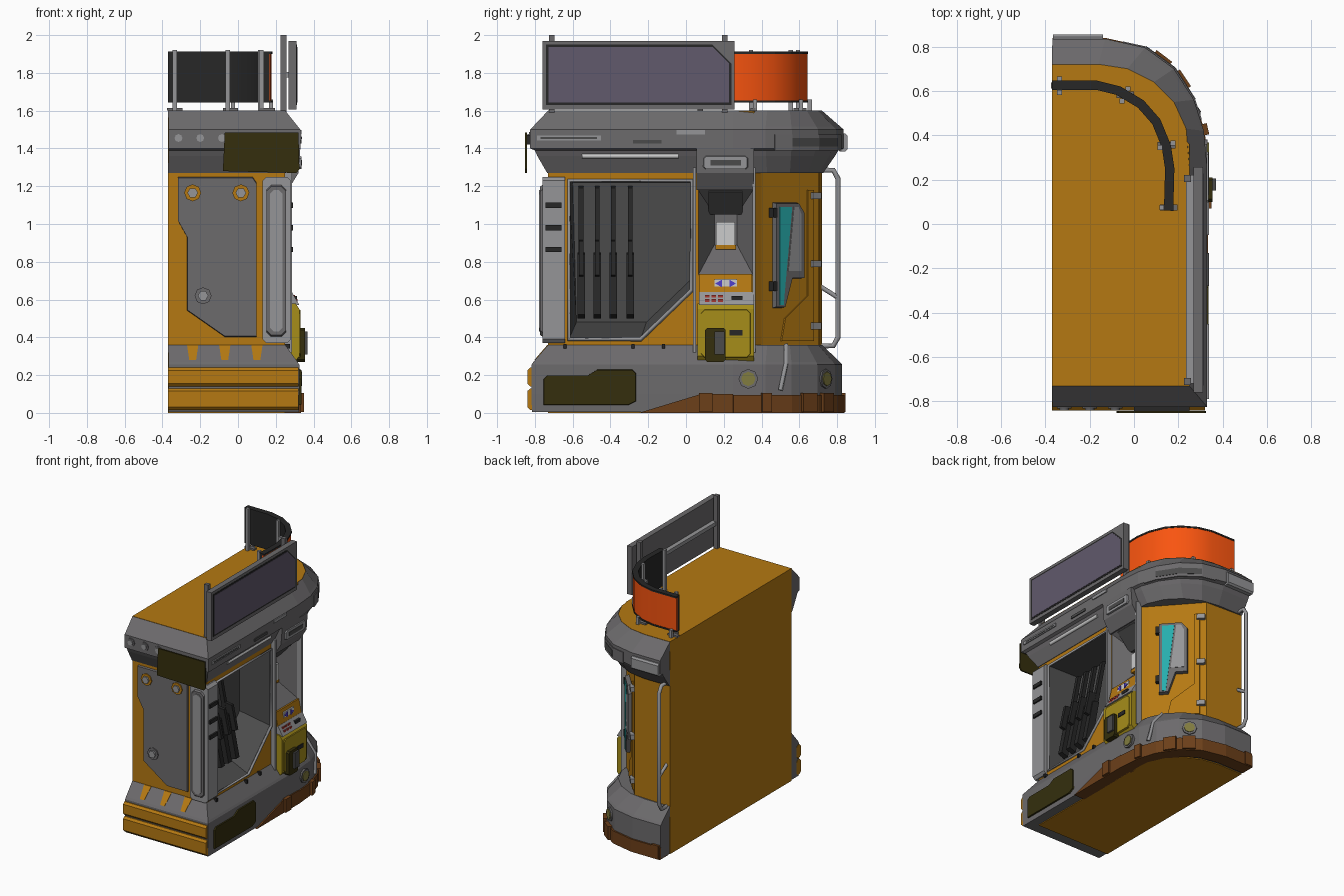
import bpy, bmesh
from math import radians
from mathutils import Vector as V

if "Cube" in bpy.data.objects:
    bpy.data.objects.remove(bpy.data.objects["Cube"])

def material(name, r, g, b):
    m = bpy.data.materials.new(name)
    m.diffuse_color = (r, g, b, 1)
    m.use_nodes = True
    m.node_tree.nodes["Principled BSDF"].inputs["Base Color"].default_value = m.diffuse_color
    return m

YEL = material("yellow", .46, .19, .006)
ORG = material("orange", .95, .09, .005)
DRK = material("black", .02, .02, .02)
STL = material("steel", .15, .145, .15)
LGT = material("light_steel", .30, .30, .31)
CHA = material("charcoal", .07, .07, .07)
OLI = material("olive", .035, .028, .004)
BRN = material("brown", .15, .05, .01)
CYA = material("cyan", .02, .42, .42)
PUR = material("purple", .12, .10, .15)
WHT = material("white", .8, .8, .8)
LIM = material("lime", .38, .27, .01)
LMP = material("lamp_olive", .22, .2, .05)
BLU = material("blue", .08, .05, .6)
RED = material("red", .4, .04, .03)

def loft(name, rings, mat, cap0=True, cap1=True):
    """Skin a stack of closed rings with equal point counts."""
    bm = bmesh.new()
    rv = [[bm.verts.new(p) for p in r] for r in rings]
    n = len(rings[0])
    for a, b in zip(rv, rv[1:]):
        for i in range(n):
            bm.faces.new((a[i], a[(i + 1) % n], b[(i + 1) % n], b[i]))
    if cap0: bm.faces.new(rv[0][::-1])
    if cap1: bm.faces.new(rv[-1])
    bmesh.ops.recalc_face_normals(bm, faces=bm.faces)
    me = bpy.data.meshes.new(name)
    bm.to_mesh(me); bm.free()
    ob = bpy.data.objects.new(name, me)
    bpy.context.collection.objects.link(ob)
    me.materials.append(mat)
    return ob

def prism(name, pts, o, u, n, mat, s=1.0):
    """Polygon in (u, z), pushed along n; s shrinks the outer face for a chamfer."""
    o, u, n = V(o), V(u), V(n)
    a = [o + u * p + V((0, 0, q)) for p, q in pts]
    c = sum(a, V()) / len(a)
    return loft(name, [a, [c + (p - c) * s + n for p in a]], mat)

def side(name, pts, x0, x1, mat, s=1.0):
    return prism(name, pts, (x0, 0, 0), (0, 1, 0), (x1 - x0, 0, 0), mat, s)

def front(name, pts, y0, y1, mat, s=1.0):
    return prism(name, pts, (0, y0, 0), (1, 0, 0), (0, y1 - y0, 0), mat, s)

def rect(a, b, c, d, k=0):
    if not k: return [(a, c), (b, c), (b, d), (a, d)]
    return [(a + k, c), (b - k, c), (b, c + k), (b, d - k), (b - k, d), (a + k, d), (a, d - k), (a, c + k)]

def box(name, x0, x1, y0, y1, z0, z1, mat):
    return side(name, rect(y0, y1, z0, z1), x0, x1, mat)

def activate(ob):
    bpy.ops.object.select_all(action='DESELECT')
    ob.select_set(True); bpy.context.view_layer.objects.active = ob

def wall(name, path, z0, z1, d0, d1, mat, smooth=False):
    """Upright strip following a plan path, between two outward offsets."""
    P, rings = [V((x, y, 0)) for x, y in path], []
    for i, p in enumerate(P):
        t = (P[min(i + 1, len(P) - 1)] - P[max(i - 1, 0)]).normalized()
        n = V((t.y, -t.x, 0))
        rings.append([p + n * d + V((0, 0, z)) for d, z in ((d0, z0), (d1, z0), (d1, z1), (d0, z1))])
    ob = loft(name, rings, mat)
    if smooth:
        activate(ob); bpy.ops.object.shade_smooth_by_angle(angle=radians(40))

def tube(name, pts, r, mat, cyclic=False, res=2):
    cu = bpy.data.curves.new(name, 'CURVE')
    cu.dimensions, cu.bevel_depth, cu.bevel_resolution, cu.use_fill_caps = '3D', r, res, True
    sp = cu.splines.new('POLY')
    sp.points.add(len(pts) - 1)
    for p, q in zip(sp.points, pts): p.co = (*q, 1)
    sp.use_cyclic_u = cyclic
    cu.materials.append(mat)
    ob = bpy.data.objects.new(name, cu)
    bpy.context.collection.objects.link(ob)
    activate(ob)
    bpy.ops.object.convert(target='MESH')

# plan outlines: roof, wide bands, and the flatter-backed core between them
INNER = [(-.37, -.73), (.25, -.73), (.25, .25), (.235, .43), (.18, .55), (.09, .64), (-.03, .70), (-.16, .72), (-.37, .72)]
OUTER = [(-.368, -.825), (.33, -.825), (.33, .25), (.315, .42), (.27, .56), (.18, .70), (.05, .795), (-.13, .835), (-.368, .835)]
CORE = [(-.37, -.73), (.25, -.73), (.25, .36), (.205, .40), (-.065, .705), (-.37, .72)]
def ring(z, t):
    return [V((a + (c - a) * t, b + (d - b) * t, z)) for (a, b), (c, d) in zip(INNER, OUTER)]

# core with display bay and dispenser niche cut in
core = loft("core_body", [[V((x, y, z)) for x, y in CORE] for z in (.003, 1.599)], YEL)
loft("roof", [ring(1.59, 0), ring(1.602, 0)], YEL)
loft("floor_plate", [ring(0, 0), ring(.03, 0)], YEL)
BAY = [(-.62, .39), (-.24, .39), (.03, .65), (.03, 1.23), (-.62, 1.23)]
NICHE = rect(.065, .355, .73, 1.18)
def cut(pts, depth):
    c = side("cutter", pts, depth, .4, DRK)
    c.hide_render = True
    m = core.modifiers.new("cut", 'BOOLEAN')
    m.object, m.operation, m.solver = c, 'DIFFERENCE', 'EXACT'
    bpy.context.view_layer.objects.active = core
    bpy.ops.object.modifier_apply(modifier="cut")
    bpy.data.objects.remove(c)
cut(BAY, -.01)
cut(NICHE, .09)
back = [(-.58, .48), (-.21, .48), (.02, .70), (.02, 1.22), (-.60, 1.22)]
loft("bay_lining", [[V((.252, *p)) for p in BAY], [V((0, *p)) for p in back]], CHA, False)
loft("niche_lining", [[V((.255, *p)) for p in NICHE], [V((.10, *p)) for p in rect(.15, .27, .89, 1.05)]], STL, False)
tube("bay_trim", [(.255, *p) for p in BAY], .012, LGT, True, 0)

# base and top bands
loft("base_band", [ring(.006, .9), ring(.10, .93), ring(.255, .93), ring(.27, .82), ring(.36, 0)], STL)
loft("top_band", [ring(1.27, .05), ring(1.36, .6), ring(1.39, .75), ring(1.40, 1), ring(1.50, 1), ring(1.515, .85), ring(1.60, 0)], STL)

# leaning display rods in bay
for i, y in enumerate((-.555, -.47, -.385, -.295)):
    for nm, w, t0, t1, d in (("barrel", .013, .45, 1, .03), ("stock", .02, 0, .5, .055), ("grip", .012, .3, .6, .09)):
        X, Z = lambda t: .15 - .13 * t, lambda t: .50 + .70 * t
        front(f"rod_{nm}_{i}", [(X(t0), Z(t0)), (X(t0) + d, Z(t0) + .02), (X(t1) + d, Z(t1) - .01), (X(t1), Z(t1))], y - w, y + w, DRK)
for y in (-.64, -.28, -.12):
    box("bay_clip", .25, .275, y - .008, y + .008, .34, .365, DRK)

# front corner pillar
front("pillar", rect(.13, .28, .37, 1.25, .02), -.76, -.64, LGT)
front("pillar_inset", rect(.15, .255, .40, 1.21, .025), -.755, -.772, STL, .97)
front("pillar_face", rect(.17, .235, .43, 1.18, .02), -.77, -.778, LGT)
for z in (1.10, .98, .865):
    box("pillar_bar", .27, .292, -.745, -.66, z - .014, z + .014, DRK)

# front service panel and bolts
front("front_panel", [(-.32, 1.25), (.08, 1.25), (.10, 1.22), (.10, .40), (-.07, .40), (-.27, .54), (-.27, .93), (-.32, 1.02)], -.72, -.745, STL, .985)
for x, z, m in ((-.24, 1.165, YEL), (.015, 1.165, YEL), (-.185, .62, STL)):
    tube("bolt_washer", [(x, -.74, z), (x, -.753, z)], .045, m)
    tube("bolt_head", [(x, -.74, z), (x, -.765, z)], .028, LGT, False, 1)

# front top band: knobs and hanging board
for x in (-.315, -.20, -.085):
    tube("knob_ring", [(x, -.82, 1.455), (x, -.832, 1.455)], .033, STL)
    tube("knob", [(x, -.825, 1.455), (x, -.838, 1.455)], .021, LGT)
front("hanging_board", [(-.08, 1.28), (.31, 1.27), (.325, 1.29), (.32, 1.485), (-.07, 1.485)], -.843, -.853, OLI)
box("board_bracket", 0, .25, -.845, -.82, 1.42, 1.47, DRK)

# front bumper boards and yellow teeth on chamfer
for z0, z1 in ((.015, .13), (.14, .24)):
    prism("front_bumper", rect(-.84, -.79, z0, z1, .015), (-.37, 0, 0), (0, 1, 0), (.69, 0, 0), YEL)
for x in (-.24, -.07, .10):
    loft("chamfer_tooth", [[V((x - w, y, z)), V((x + w, y, z)), V((x + w, y + .03, z)), V((x - w, y + .03, z))]
         for w, y, z in ((.018, -.803, .28), (.03, -.734, .36))], YEL)

# side base: armour plate, lamps, brown skid
side("base_armour", [(-.76, .04), (-.30, .04), (-.26, .06), (-.26, .21), (-.28, .23), (-.47, .23), (-.52, .20), (-.74, .20), (-.76, .18)], .30, .335, OLI, .97)
for x, y, nx, ny in ((.32, .33, 1, 0), (.115, .735, .59, .81)):
    for nm, r, d, m in (("lamp_ring", .052, .012, STL), ("lamp", .038, .018, LMP)):
        tube(nm, [(x - nx * .02, y - ny * .02, .18), (x + nx * d, y + ny * d, .18)], r, m)
side("skid_ramp", [(-.25, 0), (.25, 0), (.25, .10), (.08, .10)], .24, .333, BRN)
wall("skid_curve", OUTER[2:], 0, .095, -.1, .004, BRN)
for p in ([(.33, .07), (.33, .14)], [(.32, .40), (.308, .45)], [(.24, .61), (.19, .685)], [(.16, .715), (.09, .768)], [(-.30, .825), (-.36, .825)]):
    wall("skid_block", p, .005, .105, -.03, .02, BRN)
tube("base_strap", [(.29, .50, .12), (.27, .53, .26), (.19, .53, .36)], .014, LGT, False, 0)

# top band side details
box("vent_strip", .32, .337, -.79, -.45, 1.443, 1.468, LGT)
box("vent_slot", .33, .339, -.77, -.47, 1.45, 1.46, CHA)
box("latch_upper", .30, .337, -.05, .10, 1.475, 1.498, LGT)
box("latch_lower", .32, .337, -.28, -.13, 1.425, 1.445, CHA)
tube("light_bar", [(.295, -.55, 1.36), (.295, -.04, 1.36)], .013, WHT)
arc = [(.30, .47), (.27, .56), (.18, .70), (.05, .795), (-.05, .817)]
wall("rear_band_panel", arc, 1.39, 1.475, -.01, .006, STL)
wall("rear_band_slot", arc[1:4], 1.41, 1.455, 0, .009, CHA)
side("rear_end_block", rect(.80, .855, 1.385, 1.48, .012), -.365, -.14, LGT)

# dispenser column
front("column_hood", [(.2, 1.18), (.265, 1.18), (.32, 1.27), (.33, 1.40), (.2, 1.40)], .055, .36, STL)
side("hood_plate", rect(.09, .33, 1.29, 1.36, .012), .32, .335, LGT, .95)
side("hood_slot", rect(.13, .29, 1.31, 1.34), .33, .338, CHA)
front("niche_hood_dark", [(.12, 1.05), (.14, 1.05), (.25, 1.17), (.25, 1.175)], .12, .30, CHA)
for y in (.045, .36):
    box("column_rail", .24, .285, y - .009, y + .009, .32, 1.30, LGT)
box("niche_light", .10, .16, .16, .26, .89, 1.01, WHT)
box("niche_ledge", .10, .155, .155, .265, .865, .89, YEL)
front("button_panel", [(.22, .635), (.285, .635), (.262, .735), (.22, .735)], .07, .35, YEL)
box("button_plate", .25, .277, .15, .27, .66, .71, WHT)
for a, b in ((.19, .155), (.23, .265)):
    side("arrow_button", [(a, .665), (a, .705), (b, .685)], .265, .283, BLU)
front("keypad", [(.2, .57), (.325, .57), (.285, .64), (.2, .64)], .07, .36, LGT)
for i in range(3):
    for j in range(2):
        y, z = .10 + i * .035, .595 + j * .022
        box("key", .28, .315 - j * .012, y, y + .025, z - .007, z + .007, RED)
box("card_slot", .28, .313, .24, .30, .598, .62, DRK)
front("vending_box", [(.2, .27), (.30, .27), (.325, .30), (.325, .55), (.305, .58), (.2, .58)], .06, .36, LIM)
side("vending_frame", rect(.075, .345, .29, .55, .02), .31, .332, LIM, .96)
side("vending_tray", rect(.10, .21, .27, .45, .012), .31, .355, OLI)
box("tray_handle", .34, .369, .15, .205, .31, .43, CHA)
box("coin_slot", .32, .338, .23, .30, .41, .44, DRK)

# rear diagonal wall: door, hinges and glazed hatch, laid out by y along the wall
K = -.885
def rear(name, pts, d0, d1, mat, s=1.0):
    n = V((1, -K, 0)).normalized()
    return prism(name, pts, V((.559, 0, 0)) + n * d0, (K, 1, 0), n * (d1 - d0), mat, s)
rear("rear_door", [(.50, .38), (.67, .38), (.67, 1.18), (.64, 1.18), (.64, .62), (.52, .50)], -.02, .010, YEL)
for z in (1.15, .79, .46):
    rear("hinge", rect(.655, .70, z - .018, z + .018), -.02, .028, LGT)
HATCH = [(.455, 1.12), (.58, 1.12), (.61, 1.07), (.61, .71), (.545, .71), (.505, .55), (.455, .55)]
rear("hatch_frame", HATCH, -.03, .03, STL, .96)
rear("hatch_glass", [(.475, .57), (.495, .57), (.54, 1.09), (.475, 1.09)], .02, .034, CYA)
rear("hatch_sheen", [(.52, .75), (.59, .75), (.59, 1.05), (.575, 1.09), (.55, 1.09)], .02, .033, LGT)
for z in (1.06, .67):
    rear("hatch_hinge", rect(.44, .462, z - .025, z + .025), -.01, .035, DRK)

# rear tube guard
tube("rear_guard", [(-.34, y, z) for y, z in ((.70, .355), (.78, .355), (.805, .40), (.805, 1.24), (.78, 1.285), (.70, 1.285))], .014, LGT)
tube("guard_strut", [(-.34, .71, .67), (-.34, .805, .61)], .012, LGT)

# flat roof sign with posts
side("sign_frame", rect(-.76, .258, 1.605, 1.97), .268, .31, STL)
def face(k): return [(-.74 + k, 1.63 + k), (.24 - k, 1.63 + k), (.24 - k, 1.85), (.14, 1.95 - k), (-.74 + k, 1.95 - k)]
side("sign_rim", face(0), .30, .312, DRK)
side("sign_face", face(.012), .30, .314, PUR)
for y in (-.71, .205):
    box("sign_post", .225, .258, y - .015, y + .015, 1.55, 2.0, STL)
box("sign_rail", .235, .27, -.72, .22, 1.776, 1.804, LGT)

# curved roof sign
ARC = [(.155, .06), (.16, .25), (.145, .35), (.10, .46), (.03, .54), (-.07, .60), (-.17, .625), (-.37, .625)]
wall("curved_sign_back", ARC, 1.645, 1.91, -.02, .012, DRK, True)
wall("curved_sign_face", ARC, 1.655, 1.90, .005, .018, ORG, True)
for z in (1.643, 1.90):
    wall("curved_sign_edge", ARC, z, z + .012, -.02, .022, DRK)
for x, y, nx, ny in ((-.335, .625, 0, 1), (-.04, .583, .45, .89), (.147, .355, .94, .33), (.157, .075, 1, 0)):
    for d in (-.032, .030) if y > .1 else (-.032,):
        px, py = x + nx * d, y + ny * d
        box("sign_strut", px - .011, px + .011, py - .011, py + .011, 1.59, 1.92 if d < 0 else 1.66, LGT)
    box("sign_foot", x - .04, x + .04, y - .014, y + .014, 1.60, 1.615, STL)
